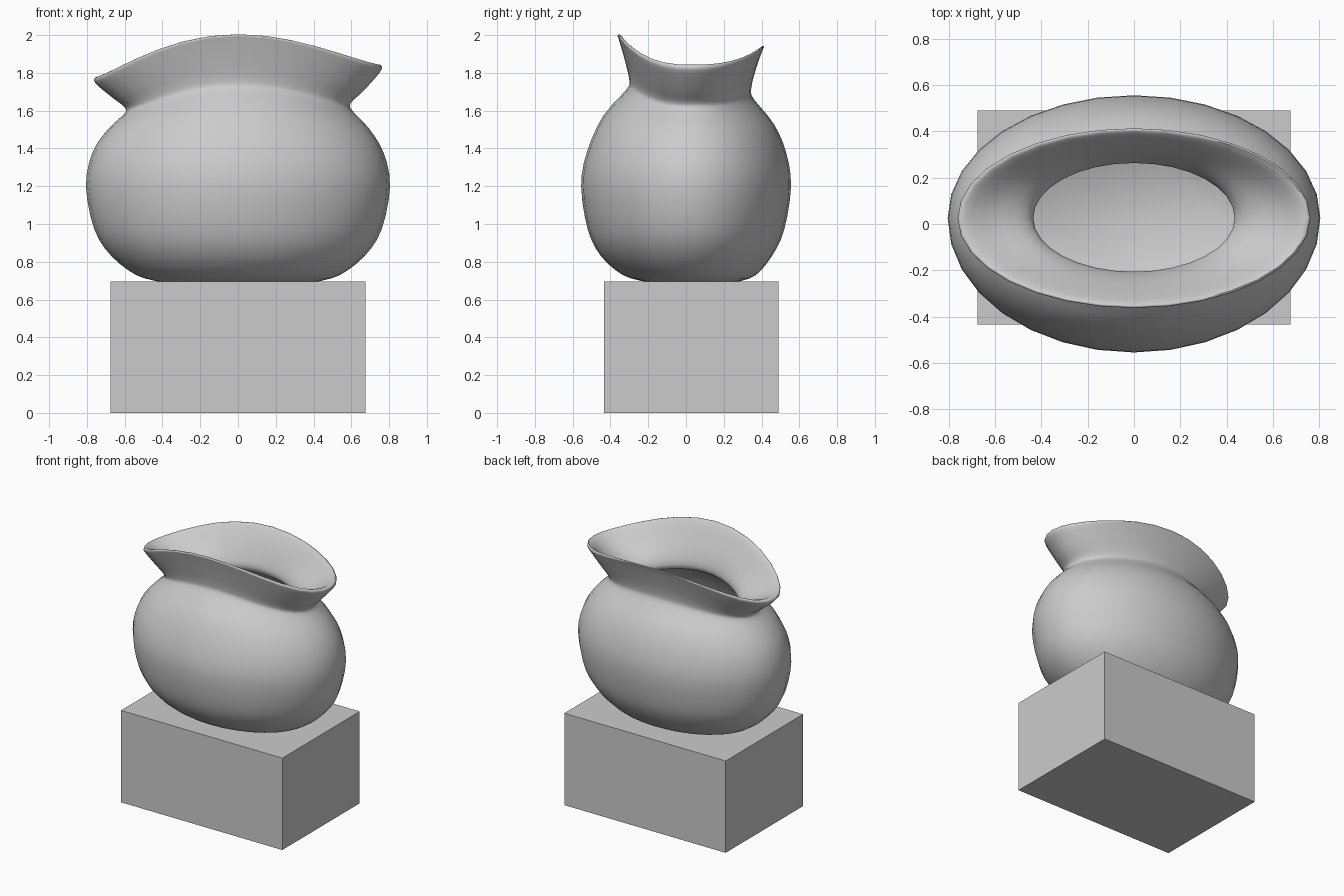
import bpy, bmesh, math

if "Cube" in bpy.data.objects:
    bpy.data.objects.remove(bpy.data.objects["Cube"])

SEGMENTS = 32
STEPS = 3        # subdivisions between profile rings
CENTRE_Y = 0.026

# Plinth
bpy.ops.mesh.primitive_cube_add(size=1, location=(0, 0.028, 0.3475))
plinth = bpy.context.object
plinth.name = "plinth"
plinth.scale = (1.35, 0.925, 0.695)
bpy.ops.object.transform_apply(location=False, rotation=False, scale=True)

# Vase rings: half width, front y, back y, then z (one value if level,
# otherwise right, left, front, back)
rings = [
    (.42, -.22, .28, .695),
    (.54, -.335, .37, .73),
    (.67, -.45, .455, .83),
    (.76, -.52, .52, .97),
    (.805, -.555, .556, 1.2),
    (.77, -.525, .53, 1.38),
    (.69, -.44, .465, 1.51, 1.50, 1.57, 1.53),
    (.605, -.317, .36, 1.60, 1.58, 1.71, 1.66),
    (.597, -.30, .345, 1.64, 1.615, 1.76, 1.715),
    (.66, -.325, .37, 1.70, 1.665, 1.87, 1.82),
    (.745, -.355, .405, 1.795, 1.735, 1.975, 1.92),
    (.762, -.362, .413, 1.83, 1.765, 2.0, 1.94),
    (.735, -.342, .395, 1.84, 1.775, 1.995, 1.935),
    (.62, -.285, .335, 1.77, 1.725, 1.90, 1.85),
    (.475, -.227, .283, 1.70, 1.67, 1.78, 1.74),
    (.435, -.21, .265, 1.62, 1.60, 1.68, 1.66),
    (.52, -.30, .33, 1.55, 1.54, 1.60, 1.57),
    (.72, -.47, .48, 1.2),
    (.62, -.40, .41, .86),
    (.44, -.23, .28, .71),
]
rings = [r if len(r) == 7 else r[:3] + (r[3],) * 4 for r in rings]


def smooth_rings(keys):
    """Catmull-Rom interpolation between neighbouring rings."""
    out = []
    for i in range(len(keys) - 1):
        a, b, c, d = (keys[max(0, min(len(keys) - 1, i + k))] for k in (-1, 0, 1, 2))
        for s in range(STEPS):
            t = s / STEPS
            out.append([0.5 * (2 * q + (r - p) * t + (2 * p - 5 * q + 4 * r - u) * t * t
                               + (3 * q - p - 3 * r + u) * t ** 3)
                        for p, q, r, u in zip(a, b, c, d)])
    return out + [list(keys[-1])]


def ring_point(ring, angle):
    rx, yf, yb, zr, zl, zf, zb = ring
    c, s = math.cos(angle), math.sin(angle)
    y = CENTRE_Y + (yb - CENTRE_Y if s > 0 else CENTRE_Y - yf) * s
    side = (zr + zl) / 2 + (zr - zl) / 2 * c
    w = abs(s) ** 2.5
    return rx * c, y, side * (1 - w) + (zb if s > 0 else zf) * w


# Vase: one closed skin running up the outside and down the inside
bm = bmesh.new()
loops = [[bm.verts.new(ring_point(r, 2 * math.pi * k / SEGMENTS)) for k in range(SEGMENTS)]
         for r in smooth_rings(rings)]
for lo, hi in zip(loops, loops[1:]):
    for k in range(SEGMENTS):
        n = (k + 1) % SEGMENTS
        bm.faces.new((lo[k], lo[n], hi[n], hi[k]))
bm.faces.new(loops[0][::-1])
bm.faces.new(loops[-1])
bmesh.ops.recalc_face_normals(bm, faces=bm.faces)
mesh = bpy.data.meshes.new("vase")
bm.to_mesh(mesh)
bm.free()
vase = bpy.data.objects.new("vase", mesh)
bpy.context.collection.objects.link(vase)
bpy.ops.object.select_all(action='DESELECT')
vase.select_set(True)
bpy.context.view_layer.objects.active = vase
bpy.ops.object.shade_smooth_by_angle(angle=math.radians(50))
